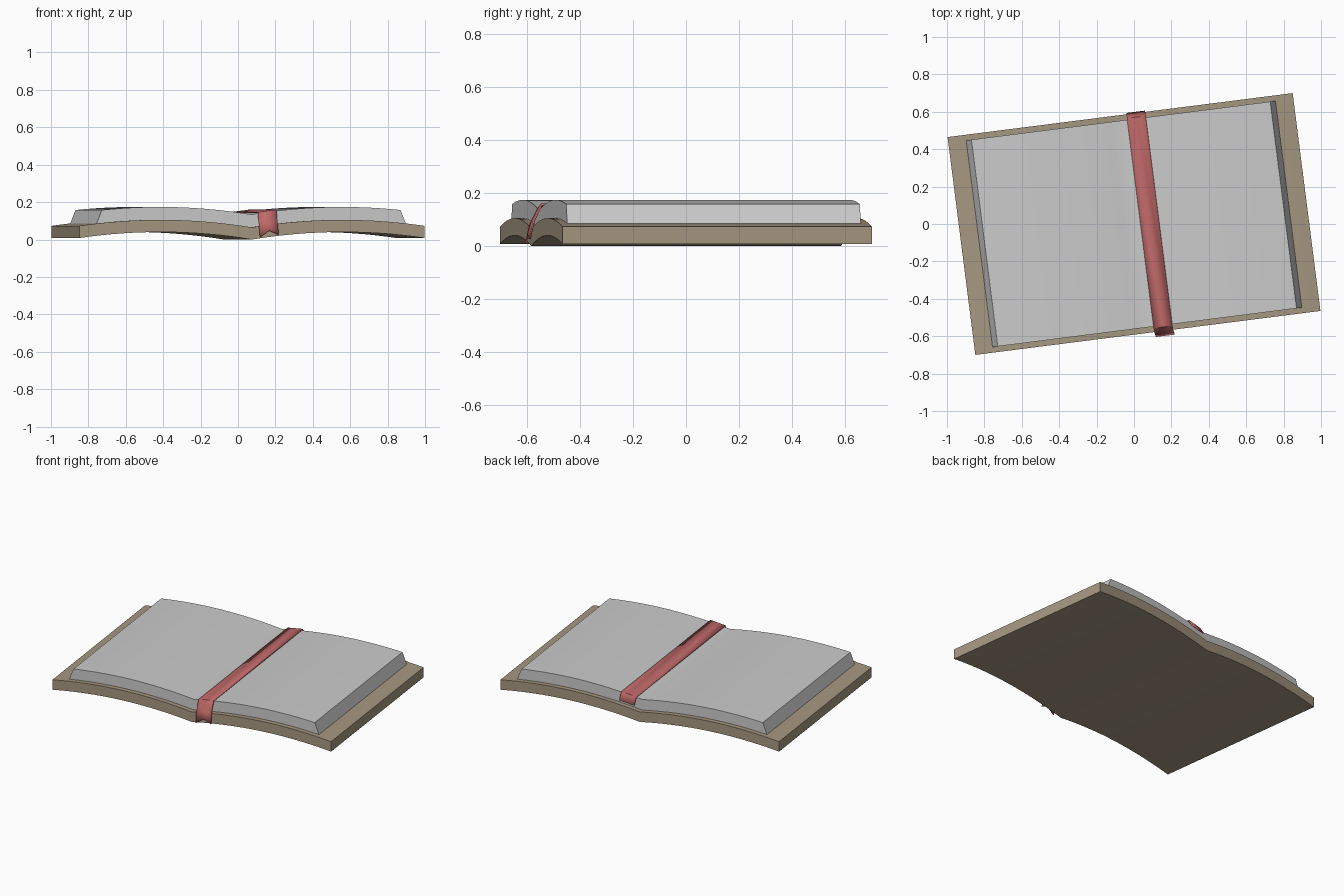
import bpy, bmesh, math

if "Cube" in bpy.data.objects:
    bpy.data.objects.remove(bpy.data.objects["Cube"])

TURN = math.radians(7.26)


def arch(u):
    """Height of the cover underside: a hump on each side of the spine."""
    a = abs(u)
    return 0.036 * (1 - ((a - 0.465) / 0.465) ** 2) + 0.008 * a / 0.93


def finish(name, bm, color=None):
    mesh = bpy.data.meshes.new(name)
    bm.to_mesh(mesh)
    bm.free()
    ob = bpy.data.objects.new(name, mesh)
    bpy.context.collection.objects.link(ob)
    ob.rotation_euler.z = TURN
    if color:
        mat = bpy.data.materials.new(name + "_color")
        mat.diffuse_color = (*color, 1)
        mat.use_nodes = True
        mat.node_tree.nodes["Principled BSDF"].inputs["Base Color"].default_value = mat.diffuse_color
        mesh.materials.append(mat)
    bpy.ops.object.select_all(action='DESELECT')
    ob.select_set(True)
    bpy.context.view_layer.objects.active = ob
    bpy.ops.object.shade_smooth_by_angle(angle=math.radians(30))
    return ob


def slab(name, w_low, w_top, depth, z_low, z_top, color=None, n=32):
    """Arched block: curved section extruded along the spine."""
    bm = bmesh.new()
    steps = [2 * i / n - 1 for i in range(n + 1)]
    rows = []
    for y in (-depth, depth):
        low = [bm.verts.new((w_low * t, y, arch(w_low * t) + z_low)) for t in steps]
        top = [bm.verts.new((w_top * t, y, arch(w_top * t) + z_top)) for t in steps]
        loop = low + top[::-1]
        rows.append(loop)
        for i in range(n):
            bm.faces.new((low[i], low[i + 1], top[i + 1], top[i]))
    a, b = rows
    for i in range(len(a)):
        j = (i + 1) % len(a)
        bm.faces.new((a[i], a[j], b[j], b[i]))
    bmesh.ops.recalc_face_normals(bm, faces=bm.faces)
    return finish(name, bm, color)


# Open cover and page block
slab("cover", 0.93, 0.93, 0.587, 0.0, 0.065, (0.38, 0.31, 0.22))
slab("pages", 0.834, 0.805, 0.557, 0.064, 0.134)

# Ribbon: rows of (y, height above page surface, sideways shift, notch height)
path = [(0.588, -0.042, 0, 0), (0.562, 0.001, 0, 0), (-0.562, 0.001, 0, 0),
        (-0.592, -0.06, 0.002, 0), (-0.617, -0.128, 0.006, 0.028)]
bm = bmesh.new()
grid = []
for y, dz, shift, notch in path:
    grid.append([bm.verts.new((u + shift, y + notch * 0.35,
                               arch(u) + 0.134 + dz + (notch if k == 1 else 0)))
                 for k, u in enumerate((0.035, 0.085, 0.135))])
for r0, r1 in zip(grid, grid[1:]):
    for k in range(2):
        bm.faces.new((r0[k], r1[k], r1[k + 1], r0[k + 1]))
ribbon = finish("ribbon_bookmark", bm, (0.53, 0.14, 0.14))
mod = ribbon.modifiers.new("thickness", 'SOLIDIFY')
mod.thickness = 0.007
mod.offset = 1
